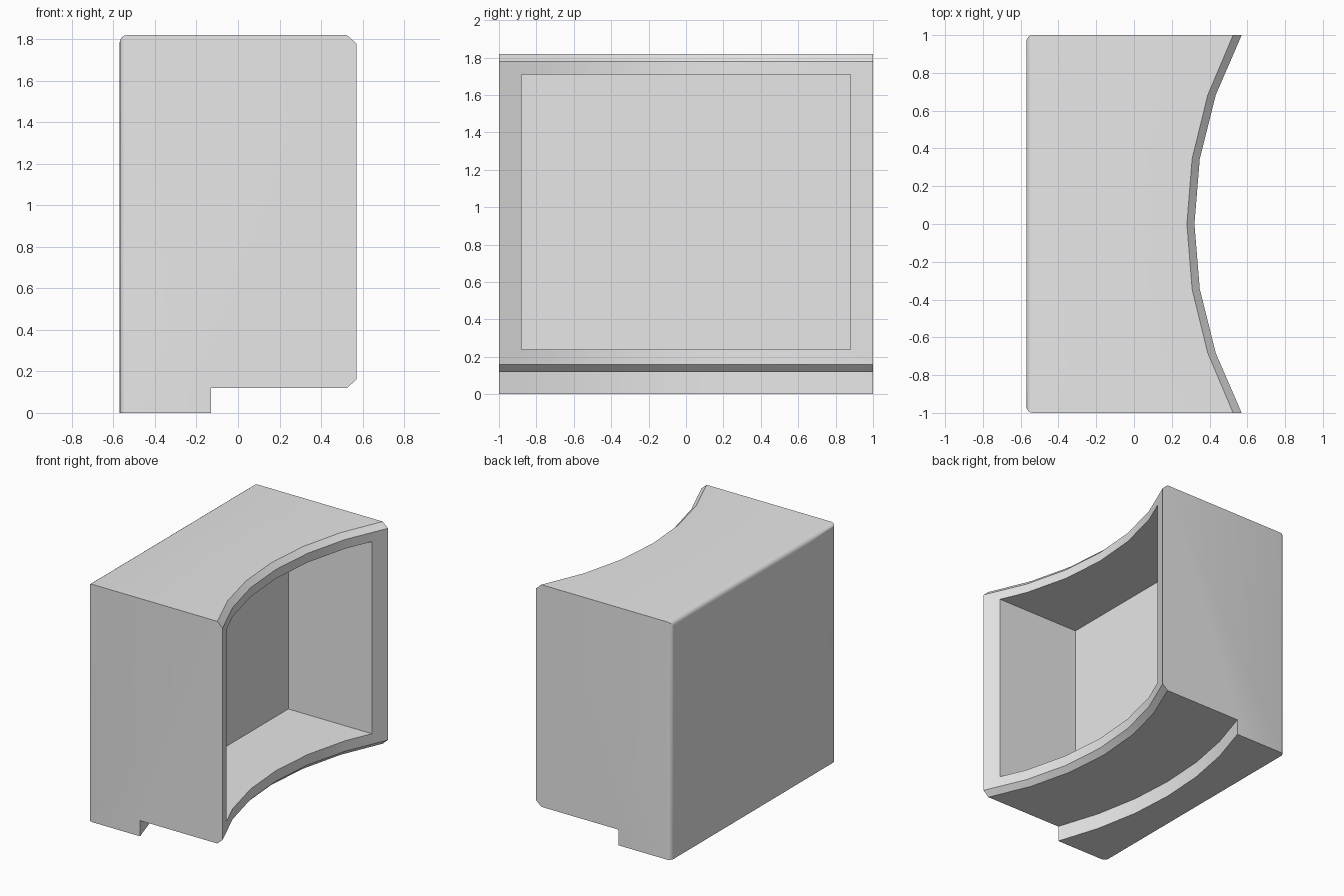
import bpy, bmesh, math

cube = bpy.data.objects.get("Cube")
if cube:
    bpy.data.objects.remove(cube, do_unlink=True)

grey = bpy.data.materials.new("light_grey")
grey.use_nodes = True
grey.diffuse_color = (0.8, 0.8, 0.8, 1)
grey.node_tree.nodes["Principled BSDF"].inputs["Base Color"].default_value = (0.8, 0.8, 0.8, 1)

AXIS_X = 2.445          # centre of the concentric front curves
BACK, TOP, UNDER = -0.57, 1.82, 0.12
SEGMENTS = 6


def arc(radius):
    """Points of a concave arc from y = -1 to y = 1."""
    half = math.asin(1 / radius)
    angles = [half * (2 * i / SEGMENTS - 1) for i in range(SEGMENTS + 1)]
    return [(AXIS_X - radius * math.cos(a), radius * math.sin(a)) for a in angles]


def make_object(name, bm):
    bmesh.ops.recalc_face_normals(bm, faces=bm.faces)
    mesh = bpy.data.meshes.new(name)
    bm.to_mesh(mesh)
    bm.free()
    mesh.materials.append(grey)
    obj = bpy.data.objects.new(name, mesh)
    bpy.context.collection.objects.link(obj)
    return obj


# Side profile: (arc radius or None for the flat back, height)
FACE_R, EDGE_R, FOOT_R = 2.125, 2.165, 2.762
profile = [(None, 0), (FOOT_R, 0), (FOOT_R, UNDER), (EDGE_R, UNDER),
           (FACE_R, UNDER + 0.04), (FACE_R, TOP - 0.04), (EDGE_R, TOP), (None, TOP)]

# Body: the profile swept along the curve, with capped ends
bm = bmesh.new()
flat_back = [(BACK, y) for _, y in arc(EDGE_R)]
rails = [[bm.verts.new((x, y, z)) for x, y in (arc(r) if r else flat_back)]
         for r, z in profile]
for k, rail in enumerate(rails):
    following = rails[(k + 1) % len(rails)]
    for i in range(SEGMENTS):
        bm.faces.new((rail[i], rail[i + 1], following[i + 1], following[i]))
for end in (0, -1):
    bm.faces.new([rail[end] for rail in rails])
bmesh.ops.recalc_face_normals(bm, faces=bm.faces)

# Merge the flat back strips, then round its top and upright edges
back_faces = [f for f in bm.faces if all(abs(v.co.x - BACK) < 1e-4 for v in f.verts)]
bmesh.ops.dissolve_faces(bm, faces=back_faces, use_verts=False)
rounded = [e for e in bm.edges
           if all(abs(v.co.x - BACK) < 1e-4 for v in e.verts)
           and (all(v.co.z > TOP - 0.01 for v in e.verts)
                or abs(e.verts[0].co.z - e.verts[1].co.z) > 1)]
bmesh.ops.bevel(bm, geom=rounded, offset=0.035, segments=4, profile=0.5, affect='EDGES')
body = make_object("body", bm)

# Rectangular recess in the curved front
bm = bmesh.new()
bmesh.ops.create_cube(bm, size=1)
for v in bm.verts:
    v.co.x = 1.0 if v.co.x > 0 else -0.19
    v.co.y *= 1.76
    v.co.z = 1.71 if v.co.z > 0 else 0.24
cutter = make_object("recess_cutter", bm)
cutter.hide_render = True
cutter.hide_viewport = True

cut = body.modifiers.new("recess", 'BOOLEAN')
cut.operation = 'DIFFERENCE'
cut.solver = 'EXACT'
cut.object = cutter

# Apply the cut and remove the helper
bpy.context.view_layer.update()
graph = bpy.context.evaluated_depsgraph_get()
body_mesh = bpy.data.meshes.new_from_object(body.evaluated_get(graph))
body.modifiers.clear()
body.data = body_mesh
bpy.data.objects.remove(cutter, do_unlink=True)

# Smooth the rounded back edges, keep the facets of the front
for obj in bpy.context.selected_objects:
    obj.select_set(False)
body.select_set(True)
bpy.context.view_layer.objects.active = body
bpy.ops.object.shade_smooth_by_angle(angle=math.radians(30))
